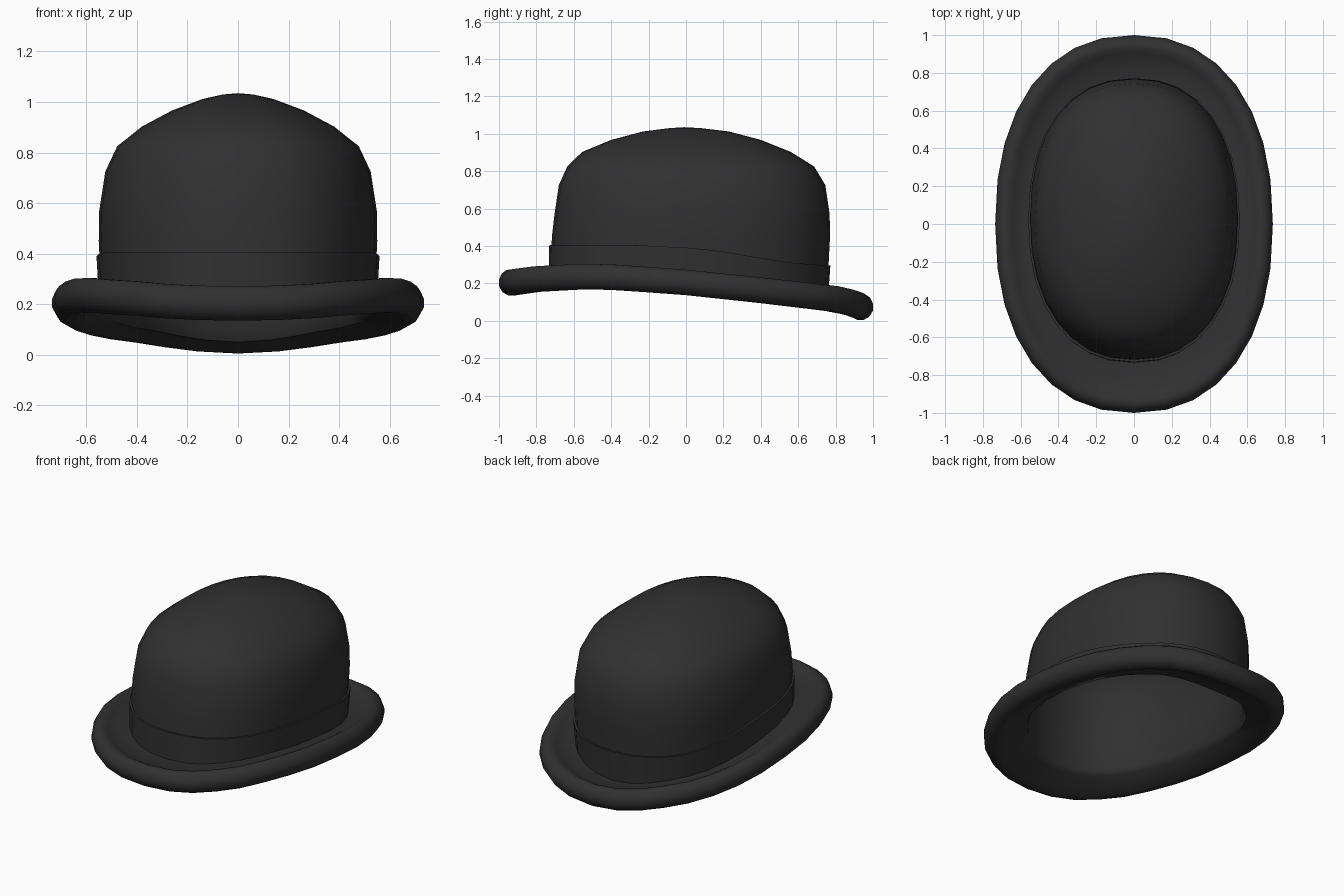
import bpy, bmesh, math

if "Cube" in bpy.data.objects:
    bpy.data.objects.remove(bpy.data.objects["Cube"])

SEG = 32
felt = bpy.data.materials.new("black felt")
felt.diffuse_color = (0.03, 0.03, 0.03, 1)
felt.use_nodes = True
felt.node_tree.nodes["Principled BSDF"].inputs["Base Color"].default_value = felt.diffuse_color


def interp(table, v):
    for (a, za), (b, zb) in zip(table, table[1:]):
        if v <= b:
            return za + (zb - za) * (v - a) / (b - a)
    return table[-1][1]


def outline(i):
    # unit superellipse, slightly squarer than an ellipse
    t = 2 * math.pi * i / SEG
    f = lambda c: math.copysign(abs(c) ** 0.885, c) if abs(c) > 1e-6 else 0.0
    return f(math.cos(t)), f(math.sin(t))


# height of the dipping brim edge, by front-to-back position
BRIM = [(-1, .205), (-.97, .21), (-.85, .225), (-.6, .238), (-.4, .235), (0, .207),
        (.4, .168), (.75, .13), (.88, .115), (.97, .09), (1, .075)]
# height of the band's upper edge
BAND = [(-1, .405), (-.4, .405), (0, .39), (.25, .37), (.5, .335), (.75, .308), (1, .295)]


def ring(rx, front, back, height):
    cy, ry = (front + back) / 2, (back - front) / 2
    pts = []
    for i in range(SEG):
        u, v = outline(i)
        pts.append((u * rx, cy + v * ry, height(v)))
    return pts


def loft(name, rings, closed=False, caps=()):
    bm = bmesh.new()
    rows = [[bm.verts.new(p) for p in r] for r in rings]
    pairs = list(zip(rows, rows[1:])) + ([(rows[-1], rows[0])] if closed else [])
    for a, b in pairs:
        for i in range(SEG):
            j = (i + 1) % SEG
            bm.faces.new((a[i], a[j], b[j], b[i]))
    for row, tip in caps:
        c = bm.verts.new(tip)
        for i in range(SEG):
            bm.faces.new((rows[row][i], rows[row][(i + 1) % SEG], c))
    bmesh.ops.recalc_face_normals(bm, faces=bm.faces)
    me = bpy.data.meshes.new(name)
    bm.to_mesh(me)
    bm.free()
    me.materials.append(felt)
    ob = bpy.data.objects.new(name, me)
    bpy.context.collection.objects.link(ob)
    bpy.ops.object.select_all(action='DESELECT')
    ob.select_set(True)
    bpy.context.view_layer.objects.active = ob
    bpy.ops.object.shade_smooth_by_angle(angle=math.radians(50))
    return ob


# crown levels: height, half width, front y, back y
CROWN = [(.45, .551, -.717, .77), (.57, .549, -.703, .768), (.725, .525, -.68, .745),
         (.825, .478, -.635, .685), (.903, .38, -.555, .56), (.967, .26, -.40, .40),
         (1.012, .14, -.23, .23), (1.03, .06, -.09, .08)]


def crown_rings(t):
    return [ring(w - t, f + t, b - t, lambda v, z=z: z - t) for z, w, f, b in CROWN]


def brim_ring(d, dz):
    return ring(.735 - d, -1 + d, 1 - d, lambda v: interp(BRIM, v) + dz)


# crown, rolled brim and hollow inside as one felt shell
rings = crown_rings(0)[::-1]
rings.append(ring(.54, -.725, .752, lambda v: interp(BRIM, v) + .025))
for d, dz in [(.13, .03), (.095, .05), (.065, .066), (.04, .066), (.015, .048), (0, .015),
              (0, -.02), (.02, -.053), (.05, -.07), (.085, -.07), (.115, -.048)]:
    rings.append(brim_ring(d, dz))
rings.append(ring(.545, -.735, .755, lambda v: interp(BRIM, v) - .025))
rings.append(ring(.525, -.71, .735, lambda v: interp(BRIM, v) + .015))
rings += crown_rings(.018)
loft("hat_shell", rings, caps=[(0, (0, -.01, 1.035)), (len(rings) - 1, (0, -.01, 1.015))])

# ribbon band around the crown
low = lambda v: interp(BRIM, v) + .015
top = lambda v: interp(BAND, v)
loft("hat_band", [ring(.55, -.735, .757, low), ring(.56, -.731, .772, top),
                  ring(.545, -.715, .757, top), ring(.535, -.72, .745, low)], closed=True)
